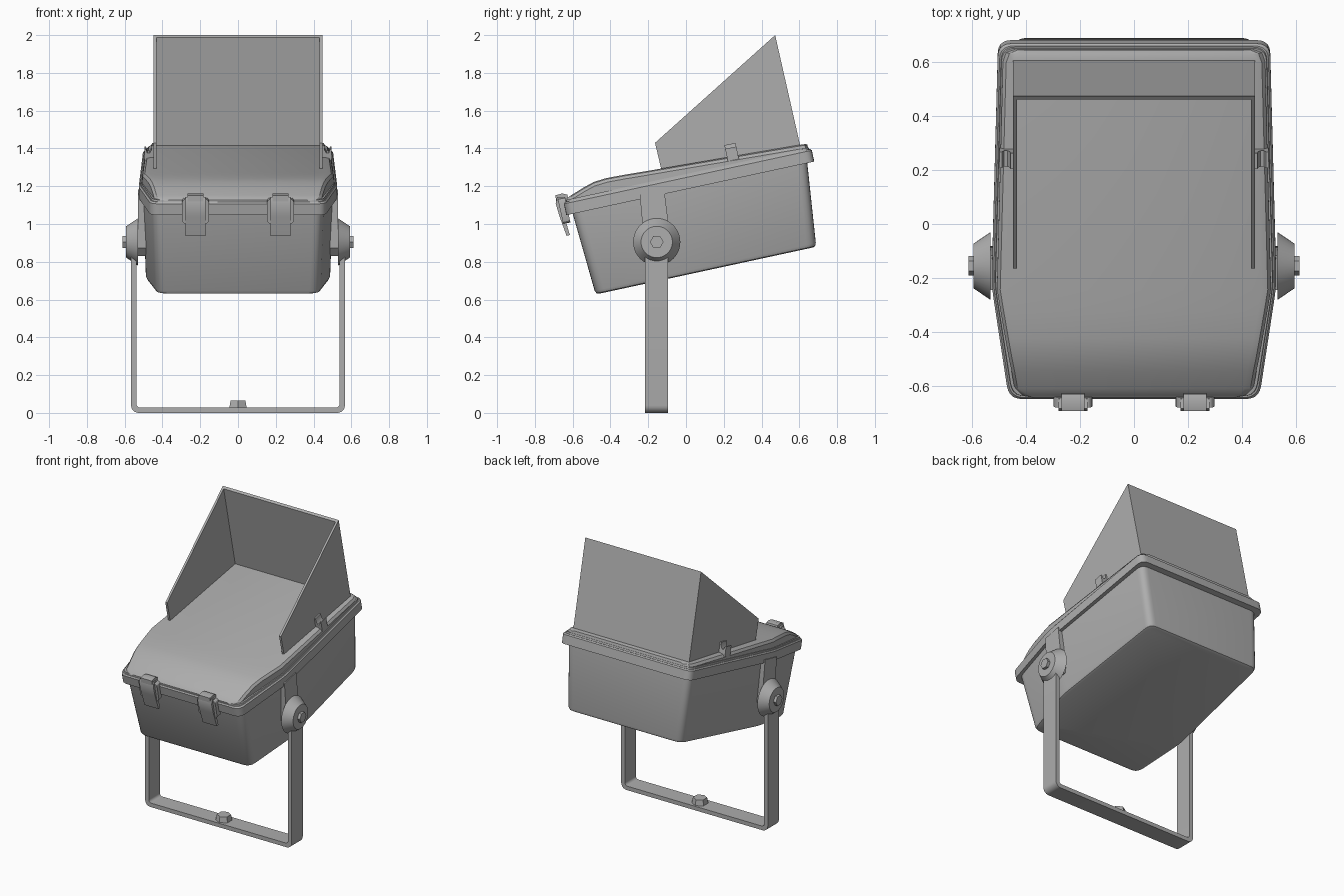
import bpy, bmesh, math
from mathutils import Matrix, Vector

cube = bpy.data.objects.get("Cube")
if cube:
    bpy.data.objects.remove(cube)

GREY = bpy.data.materials.new("mid_grey")
GREY.use_nodes = True
GREY.diffuse_color = (0.42, 0.42, 0.42, 1)
GREY.node_tree.nodes["Principled BSDF"].inputs["Base Color"].default_value = (0.42, 0.42, 0.42, 1)

TILT = Matrix.Rotation(math.radians(12.2), 4, 'X')   # housing leans up at the back
UPRIGHT = Matrix.Identity(4)


def finish(name, bm, matrix):
    bmesh.ops.transform(bm, matrix=matrix, verts=bm.verts)
    bmesh.ops.recalc_face_normals(bm, faces=bm.faces)
    mesh = bpy.data.meshes.new(name)
    bm.to_mesh(mesh)
    bm.free()
    mesh.materials.append(GREY)
    obj = bpy.data.objects.new(name, mesh)
    bpy.context.collection.objects.link(obj)
    bpy.ops.object.select_all(action='DESELECT')
    obj.select_set(True)
    bpy.context.view_layer.objects.active = obj
    bpy.ops.object.shade_smooth_by_angle(angle=math.radians(30))
    return obj


def loft(name, rings, matrix=TILT):
    """Skin a list of equal-length closed rings and cap both ends."""
    bm = bmesh.new()
    loops = [[bm.verts.new(p) for p in ring] for ring in rings]
    for a, b in zip(loops, loops[1:]):
        for i in range(len(a)):
            j = (i + 1) % len(a)
            bm.faces.new((a[i], a[j], b[j], b[i]))
    bm.faces.new(loops[0])
    bm.faces.new(loops[-1])
    return finish(name, bm, matrix)


def prism(name, poly, axis, lo, hi, matrix=TILT):
    """Extrude a 2D polygon along the given axis (0, 1 or 2)."""
    def place(p, d):
        c = list(p)
        c.insert(axis, d)
        return c
    return loft(name, [[place(p, d) for p in poly] for d in (lo, hi)], matrix)


def rounded(points, radius, steps=5):
    """Round the corners of a polygon."""
    out = []
    for i, p in enumerate(points):
        p = Vector(p)
        a = Vector(points[i - 1]) - p
        b = Vector(points[(i + 1) % len(points)]) - p
        a, b = p + a.normalized() * radius, p + b.normalized() * radius
        for k in range(steps + 1):
            t = k / steps
            out.append(a * (1 - t) ** 2 + p * 2 * t * (1 - t) + b * t * t)
    return out


def plan_ring(front, middle, back, y0, y1, z, inset=0, radius=0.05):
    """Six-sided housing outline, narrowed toward the front."""
    half = [(front - inset, y0 + inset), (middle - inset, 0.03), (back - inset, y1 - inset)]
    poly = half + [(-x, y) for x, y in reversed(half)]
    return [(p.x, p.y, z) for p in rounded(poly, radius)]


def cone(name, x0, x1, r0, r1, sides, y, z):
    bm = bmesh.new()
    bmesh.ops.create_cone(bm, cap_ends=True, segments=sides, radius1=r0, radius2=r1, depth=abs(x1 - x0))
    turn = Matrix.Rotation(math.copysign(math.pi / 2, x1 - x0), 4, 'Y')
    return finish(name, bm, Matrix.Translation(((x0 + x1) / 2, y, z)) @ turn)


# Housing tub with a softened bottom edge
bottom = (0.43, 0.49, 0.445, -0.336, 0.862)
loft("housing", [
    plan_ring(*bottom, 0.714, 0.02),
    plan_ring(*bottom, 0.719, 0.007),
    plan_ring(*bottom, 0.735),
    plan_ring(0.445, 0.505, 0.475, -0.364, 0.908, 1.165),
])

# Lid rim with a small upper step
rim = (0.462, 0.526, 0.502, -0.398, 0.945)
loft("lid_rim", [
    plan_ring(*rim, 1.157),
    plan_ring(*rim, 1.218),
    plan_ring(*rim, 1.226, 0.007),
    plan_ring(*rim, 1.226, 0.012),
    plan_ring(*rim, 1.236, 0.014),
])

# Lens: cross sections (y, half width, crown height) from front to back
stations = [
    (-0.388, 0.395, 1.238), (-0.378, 0.425, 1.243), (-0.35, 0.442, 1.255),
    (-0.28, 0.453, 1.28), (-0.22, 0.464, 1.298), (-0.15, 0.476, 1.304),
    (-0.05, 0.493, 1.301), (0.03, 0.506, 1.297), (0.88, 0.484, 1.26),
    (0.915, 0.472, 1.258), (0.928, 0.44, 1.254),
]
lens_rings = []
for y, w, h in stations:
    half = [(w, 1.2), (w, h - 0.022), (w - 0.012, h - 0.006), (w - 0.035, h)]
    section = half + [(-x, z) for x, z in reversed(half)]
    lens_rings.append([(x, y, z) for x, z in section])
loft("lens", lens_rings)

# Hood: two sloped cheeks and a back plate
cheek = [(0.145, 1.27), (0.142, 1.432), (0.884, 1.855), (0.89, 1.245)]
for side, label in ((1, "left"), (-1, "right")):
    prism("hood_cheek_" + label, cheek, 0, side * 0.432, side * 0.447)
prism("hood_back", [(0.872, 1.245), (0.869, 1.846), (0.884, 1.855), (0.89, 1.245)], 0, -0.432, 0.432)

# Side fittings
KY, KZ = -0.155, 0.905
for side, label in ((1, "left"), (-1, "right")):
    # Curved clip holding the hood
    clip = [(0.446, 1.255), (0.446, 1.342), (0.456, 1.342), (0.459, 1.315), (0.468, 1.3),
            (0.48, 1.3), (0.488, 1.322), (0.496, 1.322), (0.496, 1.255)]
    prism("hood_clip_" + label, [(side * x, z) for x, z in clip], 1, 0.498, 0.558)
    # Mounting ear between rim and pivot
    ear = [(0.005, 1.18), (0.137, 1.18), (0.112, 0.9), (0.09, 0.85), (0, 0.85), (-0.03, 0.9)]
    prism("mounting_ear_" + label, ear, 0, side * 0.48, side * 0.53)
    # Pivot knob and its hex bolt
    cone("pivot_knob_" + label, side * 0.53, side * 0.592, 0.125, 0.083, 40, KY, KZ)
    cone("pivot_bolt_" + label, side * 0.585, side * 0.611, 0.036, 0.036, 6, KY, KZ)

# U-shaped bracket with rounded lower corners
outer, inner, floor = 0.566, 0.538, 0.028


def bend(x, z, r):
    """Quarter arc from the arm down into the floor of the bracket."""
    angles = [math.pi / 2 * k / 6 for k in range(7)]
    return [(x - r + r * math.cos(a), z + r - r * math.sin(a)) for a in angles]


out_half = [(outer, KZ)] + bend(outer, 0, 0.04)
in_half = [(inner, KZ)] + bend(inner, floor, 0.02)
profile = out_half + [(-x, z) for x, z in reversed(out_half)]
profile += [(-x, z) for x, z in in_half] + list(reversed(in_half))
prism("bracket", profile, 1, KY - 0.061, KY + 0.061, UPRIGHT)

# Hex bolt on the bracket floor
bm = bmesh.new()
bmesh.ops.create_cone(bm, cap_ends=True, segments=6, radius1=0.053, radius2=0.045, depth=0.04)
finish("floor_bolt", bm, Matrix.Translation((0, KY, 0.046)))

# Front latches: cheek block, lever and top hook
lever = [(-0.39, 1.25), (-0.425, 1.262), (-0.44, 1.23), (-0.435, 1.16),
         (-0.42, 1.05), (-0.402, 1.05), (-0.408, 1.13), (-0.39, 1.16)]
hook = [(-0.37, 1.235), (-0.37, 1.262), (-0.395, 1.274), (-0.432, 1.272), (-0.437, 1.225)]
for side, label in ((1, "left"), (-1, "right")):
    c = side * 0.225
    block = [(c - 0.072, 1.115), (c + 0.072, 1.115), (c + 0.072, 1.25), (c - 0.072, 1.25)]
    prism("latch_block_" + label, rounded(block, 0.025, 3), 1, -0.424, -0.385)
    prism("latch_lever_" + label, lever, 0, c - 0.054, c + 0.054)
    prism("latch_hook_" + label, hook, 0, c - 0.043, c + 0.043)
